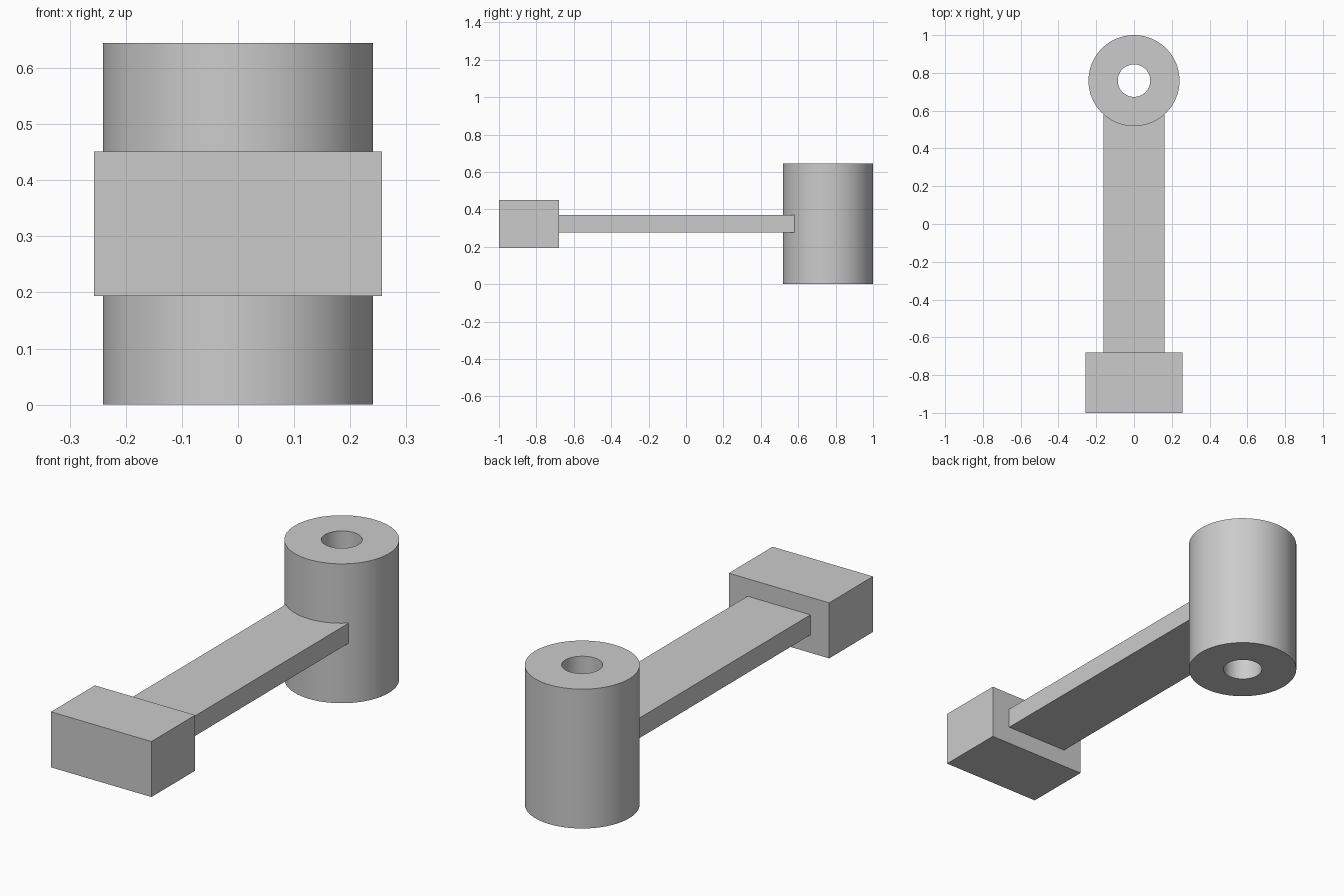
import bpy
import bmesh
import math
from mathutils import Matrix, Vector

cube = bpy.data.objects.get("Cube")
if cube:
    bpy.data.objects.remove(cube, do_unlink=True)

# Single plain grey
GREY = (0.6, 0.6, 0.6, 1.0)
grey = bpy.data.materials.new("plain_grey")
grey.use_nodes = True
grey.diffuse_color = GREY
grey.node_tree.nodes["Principled BSDF"].inputs["Base Color"].default_value = GREY


def finish(name, bm):
    bmesh.ops.recalc_face_normals(bm, faces=bm.faces)
    mesh = bpy.data.meshes.new(name)
    bm.to_mesh(mesh)
    bm.free()
    mesh.materials.append(grey)
    obj = bpy.data.objects.new(name, mesh)
    bpy.context.collection.objects.link(obj)
    return obj


def box(name, low, high):
    low, high = Vector(low), Vector(high)
    bm = bmesh.new()
    place = Matrix.Translation((low + high) / 2) @ Matrix.Diagonal((*(high - low), 1))
    bmesh.ops.create_cube(bm, size=1, matrix=place)
    return finish(name, bm)


def tube(name, y, outer, inner, height, steps=96):
    # Spin a rectangular wall section about the upright axis
    bm = bmesh.new()
    section = [(inner, 0), (outer, 0), (outer, height), (inner, height)]
    verts = [bm.verts.new((r, y, z)) for r, z in section]
    edges = [bm.edges.new((verts[i - 1], verts[i])) for i in range(4)]
    bmesh.ops.spin(bm, geom=verts + edges, cent=(0, y, 0), axis=(0, 0, 1),
                   angle=math.tau, steps=steps)
    bmesh.ops.remove_doubles(bm, verts=bm.verts, dist=0.0001)
    return finish(name, bm)


# Bored hub at the back
hub = tube("hub", y=0.759, outer=0.241, inner=0.086, height=0.645)
bpy.ops.object.select_all(action="DESELECT")
hub.select_set(True)
bpy.context.view_layer.objects.active = hub
bpy.ops.object.shade_smooth_by_angle(angle=math.radians(30))

# Flat arm, its ends sunk into the hub wall and the end block
box("arm", (-0.161, -0.69, 0.277), (0.161, 0.6, 0.37))

# End block at the front
box("end_block", (-0.257, -1, 0.194), (0.257, -0.68, 0.451))
